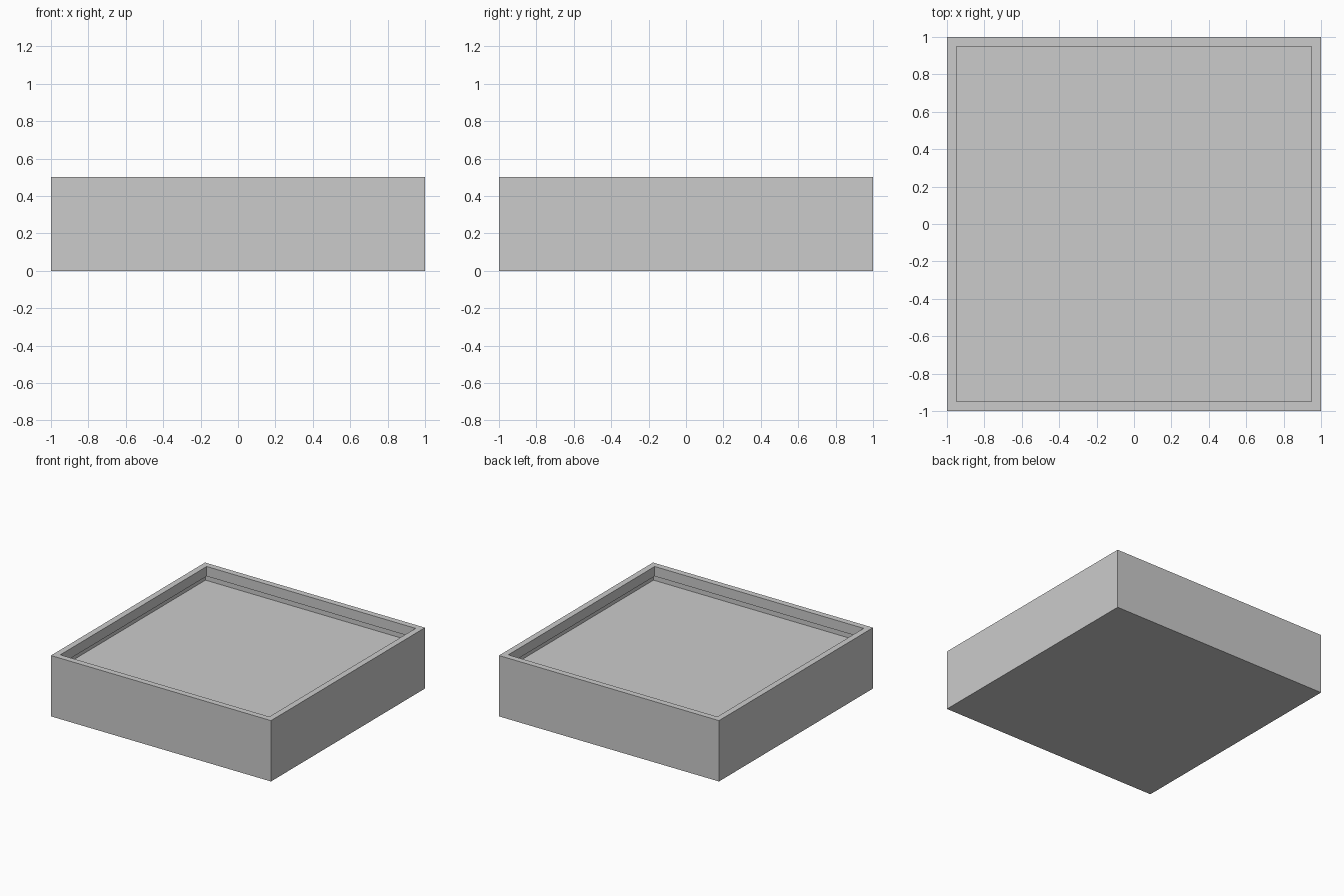
import bpy, bmesh

if "Cube" in bpy.data.objects:
    bpy.data.objects.remove(bpy.data.objects["Cube"])

# Square tray: (half width, height) rings from the base, over the rim, to the floor
PROFILE = [
    (1.0, 0.0), (1.0, 0.5),        # outer wall
    (0.95, 0.5), (0.95, 0.42),     # flat rim and inner lip
    (0.985, 0.42), (0.985, 0.365), # undercut below the lip, down to the floor
]


def square_ring(bm, half, z):
    return [bm.verts.new((sx * half, sy * half, z))
            for sx, sy in ((-1, -1), (1, -1), (1, 1), (-1, 1))]


bm = bmesh.new()
rings = [square_ring(bm, h, z) for h, z in PROFILE]

# Walls between neighbouring rings
for a, b in zip(rings, rings[1:]):
    for i in range(4):
        j = (i + 1) % 4
        bm.faces.new((a[i], a[j], b[j], b[i]))

# Underside and recessed floor
bm.faces.new(rings[0][::-1])
bm.faces.new(rings[-1])
bmesh.ops.recalc_face_normals(bm, faces=bm.faces[:])

mesh = bpy.data.meshes.new("square_tray")
bm.to_mesh(mesh)
bm.free()
tray = bpy.data.objects.new("square_tray", mesh)
bpy.context.collection.objects.link(tray)
